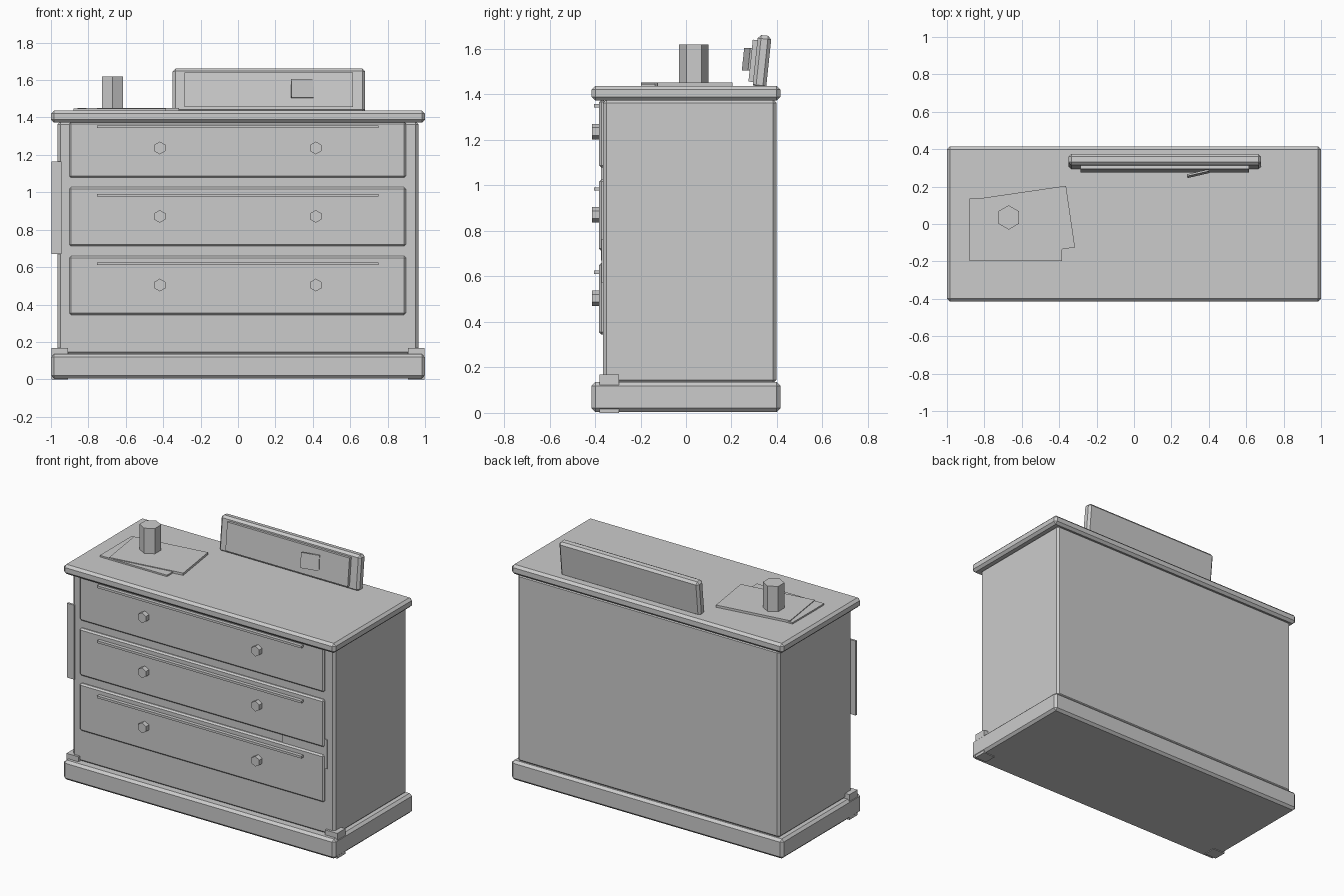
import bpy, math
from mathutils import Matrix, Vector

if "Cube" in bpy.data.objects:
    bpy.data.objects.remove(bpy.data.objects["Cube"])

grey = bpy.data.materials.new("plain grey")
grey.diffuse_color = (0.6, 0.6, 0.6, 1)
grey.use_nodes = True
grey.node_tree.nodes["Principled BSDF"].inputs["Base Color"].default_value = grey.diffuse_color


def finish(ob, name, bevel):
    ob.name = name
    ob.data.materials.append(grey)
    if bevel:
        m = ob.modifiers.new("bevel", "BEVEL")
        m.width = bevel
        m.segments = 1
    return ob


def box(name, lo, hi, bevel=0.0, rot=(0, 0, 0)):
    lo, hi = Vector(lo), Vector(hi)
    bpy.ops.mesh.primitive_cube_add(size=1)
    ob = bpy.context.object
    ob.data.transform(Matrix.Diagonal((*(hi - lo), 1)))
    ob.location = (lo + hi) / 2
    ob.rotation_euler = rot
    return finish(ob, name, bevel)


def hex_prism(name, centre, radius, depth, rot=(0, 0, 0)):
    bpy.ops.mesh.primitive_cylinder_add(vertices=6, radius=radius, depth=depth,
                                        location=centre, rotation=rot)
    return finish(bpy.context.object, name, 0)


# Carcass
box("plinth", (-1, -0.415, 0.005), (1, 0.415, 0.135), 0.016)
box("body", (-0.965, -0.365, 0.13), (0.965, 0.398, 1.378), 0.015)
box("top_slab", (-1, -0.415, 1.373), (1, 0.415, 1.437), 0.016)

# Front corner feet
for s, side in ((-1, "left"), (1, "right")):
    x0, x1 = sorted((s * 0.908, s * 0.997))
    box("foot_" + side, (x0, -0.38, 0), (x1, -0.295, 0.168))

# Drawers, each with a finger strip and two knobs
for i, (z0, z1) in enumerate(((0.345, 0.66), (0.712, 1.027), (1.078, 1.393))):
    z1 = min(z1, 1.376)
    box(f"drawer_{i}", (-0.902, -0.382, z0), (0.898, -0.355, z1), 0.01)
    box(f"drawer_strip_{i}", (-0.755, -0.405, z0 + 0.265), (0.75, -0.375, z0 + 0.28))
    for x in (-0.418, 0.416):
        hex_prism(f"knob_{i}", (x, -0.395, z0 + 0.159), 0.034, 0.036,
                  (math.pi / 2, 0, 0))

# Thin plates on the front
box("side_plate", (-0.997, -0.374, 0.67), (-0.944, -0.36, 1.165))
box("front_plate", (0.585, -0.372, 0.57), (0.915, -0.36, 0.765))

# Papers and cup
box("lower_sheet", (-0.88, -0.197, 1.435), (-0.385, 0.137, 1.447))
box("upper_sheet", (-0.837, -0.163, 1.435), (-0.337, 0.17, 1.452),
    rot=(0, 0, math.radians(8.3)))
hex_prism("cup", (-0.67, 0.035, 1.53), 0.065, 0.18)

# Leaning frame with inner panel and small card
lean = math.radians(-6)
box("frame", (-0.35, 0.304, 1.425), (0.68, 0.364, 1.66), 0.015, (lean, 0, 0))
box("frame_panel", (-0.285, 0.284, 1.455), (0.615, 0.31, 1.64), 0, (lean, 0, 0))
box("card", (0.283, 0.264, 1.505), (0.403, 0.274, 1.605), 0,
    (lean, 0, math.radians(13)))
